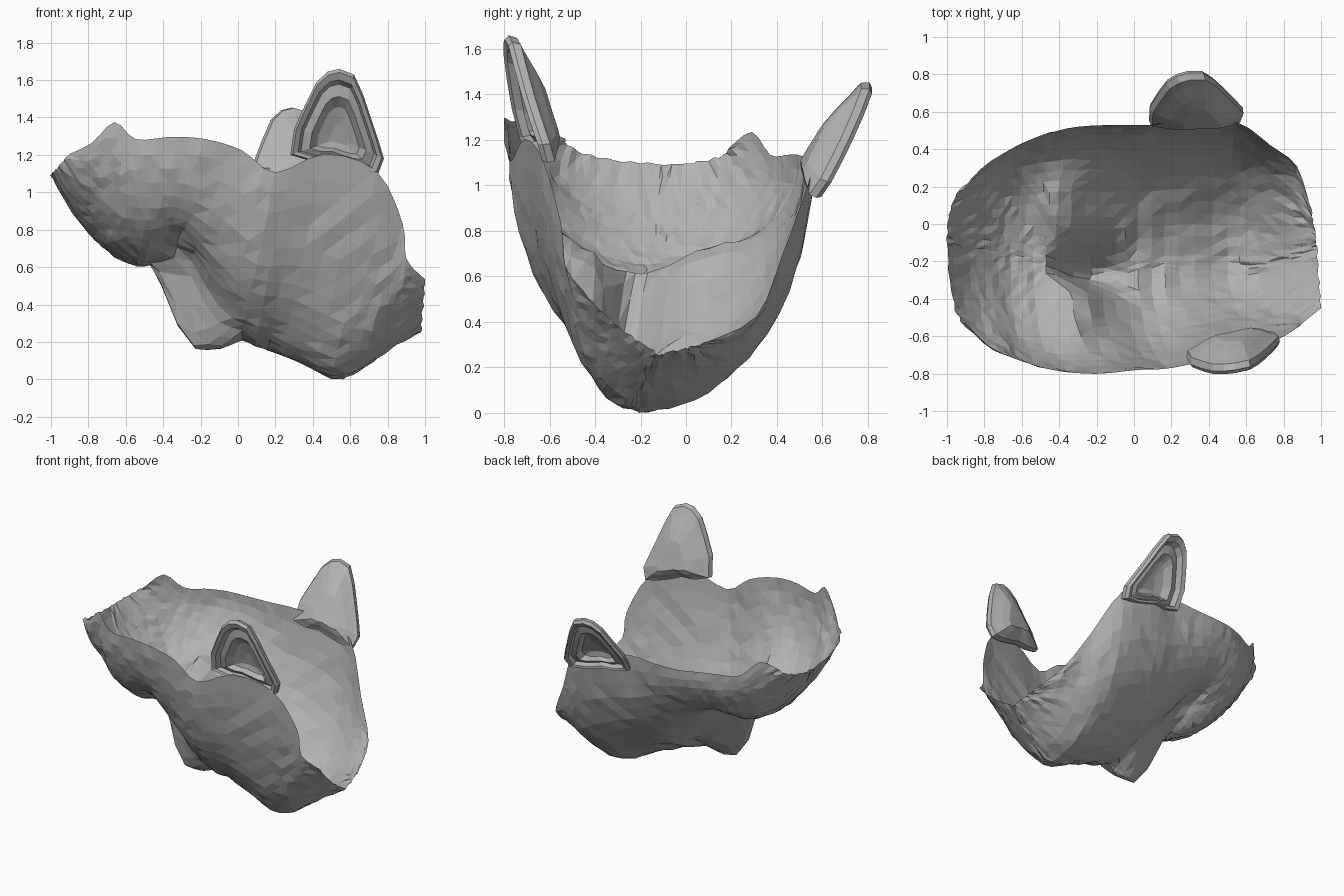
import bpy, bmesh, math, random
from mathutils import Vector, Matrix

old = bpy.data.objects.get("Cube")
if old:
    bpy.data.objects.remove(old, do_unlink=True)
random.seed(4)

grey = bpy.data.materials.new("plain grey")
grey.use_nodes = True
GREY = (0.45, 0.45, 0.45, 1)
grey.diffuse_color = GREY
grey.node_tree.nodes["Principled BSDF"].inputs["Base Color"].default_value = GREY


def make(name, bm):
    me = bpy.data.meshes.new(name)
    bmesh.ops.recalc_face_normals(bm, faces=bm.faces)
    bm.to_mesh(me)
    bm.free()
    me.materials.append(grey)
    ob = bpy.data.objects.new(name, me)
    bpy.context.collection.objects.link(ob)


def smooth_path(a, b, c, d, t):
    """Catmull-Rom step between b and c."""
    return 0.5 * (2 * b + (c - a) * t + (2 * a - 5 * b + 4 * c - d) * t * t
                  + (3 * b - a - 3 * c + d) * t ** 3)


def table(pts, u):
    """Piecewise linear lookup, zero outside the table."""
    for p, q in zip(pts, pts[1:]):
        if p[0] <= u <= q[0]:
            t = (u - p[0]) / (q[0] - p[0])
            return [p[k] + (q[k] - p[k]) * t for k in range(1, len(p))]
    return [0.0] * (len(pts[0]) - 1)


def bump(dx, dy, rx, ry):
    return math.exp(-(dx / rx) ** 2 - (dy / ry) ** 2)


# Face shell: U-shaped ribs from forehead to jaw, each as right rim, lowest point, left rim
RIBS = [
    ((-0.90, -0.53, 1.20), (-1.00, -0.09, 1.09), (-0.90, 0.19, 1.16)),
    ((-0.78, -0.65, 1.26), (-0.88, -0.13, 0.88), (-0.82, 0.29, 1.23)),
    ((-0.66, -0.71, 1.37), (-0.76, -0.14, 0.74), (-0.71, 0.37, 1.13)),
    ((-0.55, -0.75, 1.28), (-0.66, -0.16, 0.65), (-0.58, 0.44, 1.13)),
    ((-0.38, -0.79, 1.29), (-0.54, -0.18, 0.62), (-0.44, 0.49, 1.13)),
    ((-0.18, -0.80, 1.28), (-0.42, -0.20, 0.60), (-0.30, 0.52, 1.12)),
    ((0.02, -0.78, 1.22), (-0.18, -0.21, 0.44), (-0.10, 0.53, 1.12)),
    ((0.20, -0.77, 1.10), (0.02, -0.21, 0.24), (0.08, 0.53, 1.13)),
    ((0.46, -0.71, 1.20), (0.24, -0.20, 0.14), (0.32, 0.56, 1.10)),
    ((0.74, -0.63, 1.11), (0.50, -0.20, 0.00), (0.56, 0.54, 1.01)),
    ((0.88, -0.55, 0.83), (0.66, -0.20, 0.05), (0.73, 0.42, 0.68)),
    ((0.90, -0.53, 0.64), (0.84, -0.18, 0.17), (0.87, 0.31, 0.42)),
    ((1.00, -0.45, 0.53), (0.98, -0.12, 0.25), (0.94, 0.10, 0.31)),
]
# Nose: position along the face, depth, half width
NOSE = [(-0.47, 0, 0.05), (-0.41, 0.14, 0.06), (-0.34, 0.30, 0.09), (-0.25, 0.355, 0.12),
        (-0.16, 0.27, 0.155), (-0.06, 0.14, 0.155), (-0.01, 0.03, 0.10), (0.02, 0, 0.1)]
# Eyes: x, y, socket height
EYES = [(-0.38, 0.08, 0.12), (-0.30, -0.47, 0.15)]


def sculpt(p):
    u, v = p.x + 0.15 * (p.y + 0.2), p.y + 0.21
    depth, width = table(NOSE, u)
    n = depth * math.exp(-abs(v / width) ** 2.6) if width else 0
    lift = 0.0
    for ex, ey, high in EYES:      # sockets with the eyeballs inside
        lift += high * bump(p.x - ex, p.y - ey, 0.10, 0.15)
        lift -= 0.06 * bump(p.x - ex, p.y - ey, 0.05, 0.07)
    lift -= 0.02 * bump(u + 0.53, v, 0.06, 0.4)       # brow
    lift -= 0.05 * bump(u - 0.05, v, 0.05, 0.18)      # upper lip
    lift -= 0.04 * bump(u - 0.20, v, 0.055, 0.16)     # lower lip
    lift += 0.025 * bump(u - 0.135, v, 0.025, 0.26)   # mouth line
    return p + Vector((0.03 * n / 0.36, -0.18 * n, lift - n))


STEPS, COLS = 3, 32
LAST = len(RIBS) - 1
ribs = [[Vector(p) for p in r] for r in RIBS]
bm = bmesh.new()
grid = []
for i in range(LAST):
    q = [ribs[max(i - 1, 0)], ribs[i], ribs[i + 1], ribs[min(i + 2, LAST)]]
    for s in range(STEPS + (i == LAST - 1)):
        right, low, left = [smooth_path(*[r[k] for r in q], s / STEPS) for k in range(3)]
        straight = 0.8 * max(0, 1 - (LAST - i - s / STEPS) / 2)   # jaw edge is V-shaped
        row = []
        for j in range(COLS + 1):
            t = 2 * j / COLS - 1
            f = abs(t) ** 1.3
            a = f * math.pi / 2
            d = (left if t > 0 else right) - low
            rise = (1 - math.cos(a)) * (1 - straight) + f * straight
            side = math.sin(a) * (1 - straight) + f * straight
            p = sculpt(low + Vector((d.x * rise, d.y * side, d.z * rise)))
            if 0 < j < COLS:      # slightly uneven facets
                p += Vector([random.uniform(-0.006, 0.006) for _ in range(3)])
            row.append(bm.verts.new(p))
        grid.append(row)
for a, b in zip(grid, grid[1:]):
    for j in range(COLS):
        bm.faces.new((a[j], a[j + 1], b[j + 1], b[j]))
bmesh.ops.triangulate(bm, faces=bm.faces, quad_method='SHORT_EDGE')
lowest = min(v.co.z for v in bm.verts)
for v in bm.verts:
    v.co.z -= lowest
make("face_shell", bm)

# Ears: outline in x and z, dished in rings; the left one is mirrored through the face's middle
OUTLINE = [(0.28, 1.20), (0.30, 1.34), (0.36, 1.47), (0.42, 1.59), (0.48, 1.645), (0.54, 1.66),
           (0.62, 1.63), (0.67, 1.52), (0.71, 1.40), (0.75, 1.28), (0.78, 1.18), (0.75, 1.10),
           (0.66, 1.11), (0.56, 1.14), (0.48, 1.17), (0.38, 1.17)]
# ring scale and inward depth, from the root at the back to the hollow
RINGS = [(0.40, 0.12), (0.62, 0.095), (0.85, 0.06), (0.97, 0.045), (1.0, 0.01), (0.95, -0.01),
         (0.84, 0.0), (0.78, 0.035), (0.6, 0.025), (0.45, 0.065), (0.2, 0.08)]
MID = Vector((0.40, 0.01, 1.55))
ACROSS = Vector((-0.155, 0.98, -0.128)).normalized()
mirror = (Matrix.Translation(MID) @ Matrix.Scale(-1, 4, ACROSS) @ Matrix.Translation(-MID))


def ear(name, matrix):
    bm = bmesh.new()
    rings = []
    for scale, depth in RINGS:
        ring = []
        for x, z in OUTLINE:
            x, z = 0.54 + (x - 0.54) * scale, 1.29 + (z - 1.29) * scale
            lean = 0.16 * (1.66 - z) + 0.16 * (1.66 - z) ** 2
            ring.append(bm.verts.new(matrix @ Vector((x, -0.79 + lean + 0.15 * (x - 0.54) + depth, z))))
        rings.append(ring)
    n = len(OUTLINE)
    for a, b in zip(rings, rings[1:]):
        for j in range(n):
            bm.faces.new((a[j], a[(j + 1) % n], b[(j + 1) % n], b[j]))
    bm.faces.new(rings[0])
    bm.faces.new(rings[-1])
    bmesh.ops.triangulate(bm, faces=bm.faces)
    make(name, bm)


ear("right_ear", Matrix.Identity(4))
ear("left_ear", mirror)
